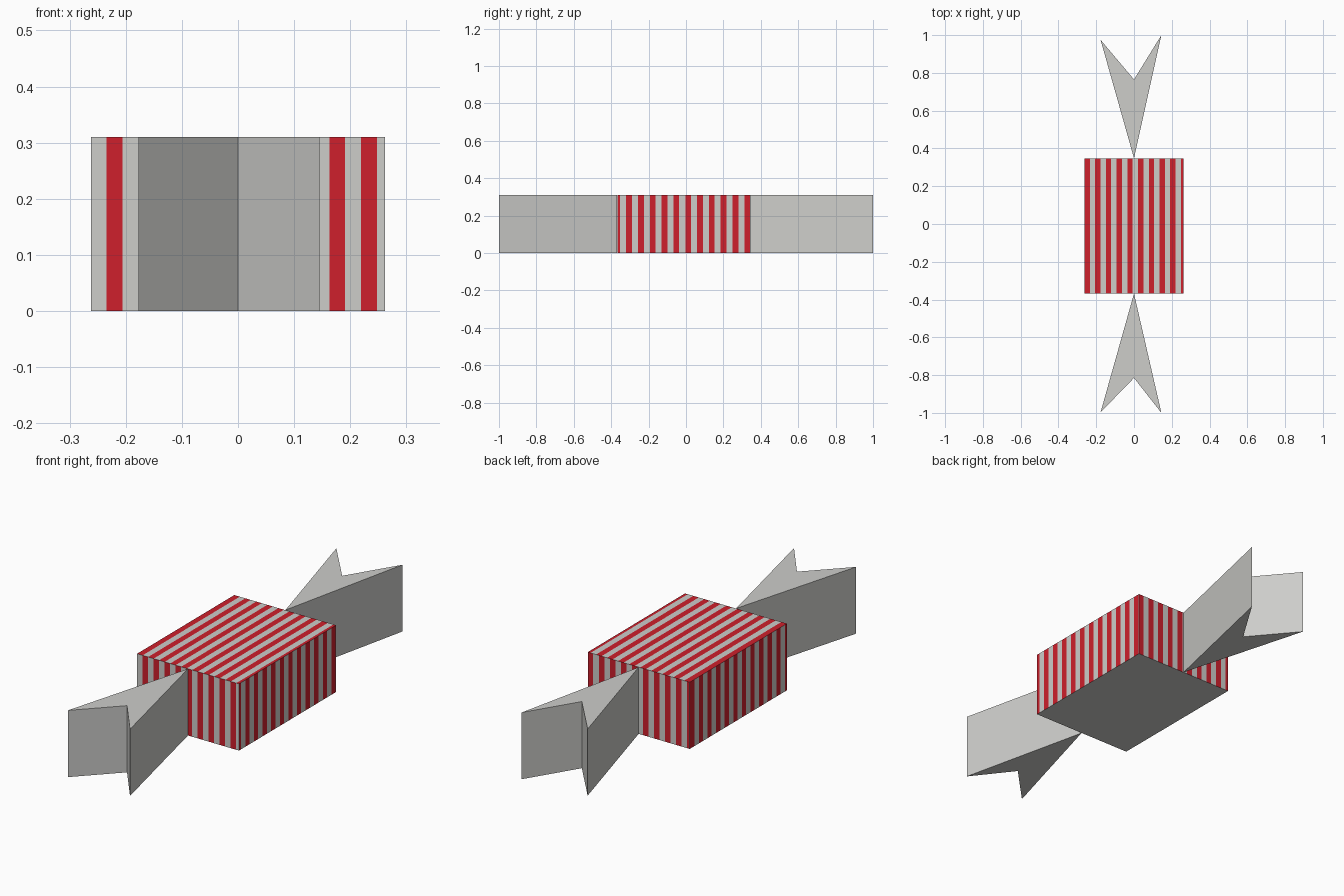
import bpy, bmesh
from mathutils import Vector

if "Cube" in bpy.data.objects:
    bpy.data.objects.remove(bpy.data.objects["Cube"])

HX, Y0, Y1, H = 0.262, -0.367, 0.347, 0.31


def material(name, rgb):
    m = bpy.data.materials.new(name)
    m.diffuse_color = (*rgb, 1)
    m.use_nodes = True
    m.node_tree.nodes["Principled BSDF"].inputs["Base Color"].default_value = m.diffuse_color
    return m


grey = material("pale grey", (0.61, 0.61, 0.59))
red = material("candy red", (0.62, 0.014, 0.025))


def new_object(name, bm, mats):
    mesh = bpy.data.meshes.new(name)
    bm.to_mesh(mesh)
    bm.free()
    for m in mats:
        mesh.materials.append(m)
    ob = bpy.data.objects.new(name, mesh)
    bpy.context.collection.objects.link(ob)
    return ob


def striped_panel(bm, origin, along, across, length, height, start, period, width):
    """Rectangle cut into strips; red strips begin at start + k * period."""
    o, u, v = Vector(origin), Vector(along), Vector(across)
    cuts = {0.0, length}
    for k in range(-1, 15):
        for e in (start + k * period, start + k * period + width):
            if 0.001 < e < length - 0.001:
                cuts.add(e)
    cuts = sorted(cuts)
    for a, b in zip(cuts, cuts[1:]):
        pts = (o + u * a, o + u * b, o + u * b + v * height, o + u * a + v * height)
        f = bm.faces.new([bm.verts.new(p) for p in pts])
        f.material_index = int(((a + b) / 2 - start) % period < width)


# Striped sweet: each side has its own stripe offset
W, D = 2 * HX, Y1 - Y0
PX, SX, PY, SY = 0.0567, 0.028, 0.0632, 0.031
X, Y, Z = (1, 0, 0), (0, 1, 0), (0, 0, 1)
bm = bmesh.new()
striped_panel(bm, (-HX, Y0, 0), X, Z, W, H, 0.028, PX, SX)              # front
striped_panel(bm, (HX, Y1, 0), (-1, 0, 0), Z, W, H, 0.0, PX, SX)        # back
striped_panel(bm, (HX, Y0, 0), Y, Z, D, H, 0.047, PY, SY)               # right
striped_panel(bm, (-HX, Y1, 0), (0, -1, 0), Z, D, H, D - 0.047 - SY - 10 * PY, PY, SY)  # left
striped_panel(bm, (-HX, Y0, H), X, Y, W, D, 0.0, PX, SX)                # top
bm.faces.new([bm.verts.new(p) for p in                                  # plain base
              ((-HX, Y0, 0), (-HX, Y1, 0), (HX, Y1, 0), (HX, Y0, 0))])
bmesh.ops.remove_doubles(bm, verts=bm.verts, dist=0.0005)
new_object("striped_body", bm, [grey, red])


# Wrapper tails: notched arrow outlines extruded upwards
def tail(name, outline):
    bm = bmesh.new()
    f = bm.faces.new([bm.verts.new((x, y, 0)) for x, y in outline])
    ext = bmesh.ops.extrude_face_region(bm, geom=[f])
    top = [g for g in ext["geom"] if isinstance(g, bmesh.types.BMVert)]
    bmesh.ops.translate(bm, verts=top, vec=(0, 0, H))
    bmesh.ops.recalc_face_normals(bm, faces=bm.faces)
    new_object(name, bm, [grey])


tail("back_wrapper_tail", [(0, 0.348), (0.145, 1.0), (0, 0.765), (-0.177, 0.975)])
tail("front_wrapper_tail", [(0, -0.368), (0.145, -1.0), (0, -0.815), (-0.177, -0.997)])
